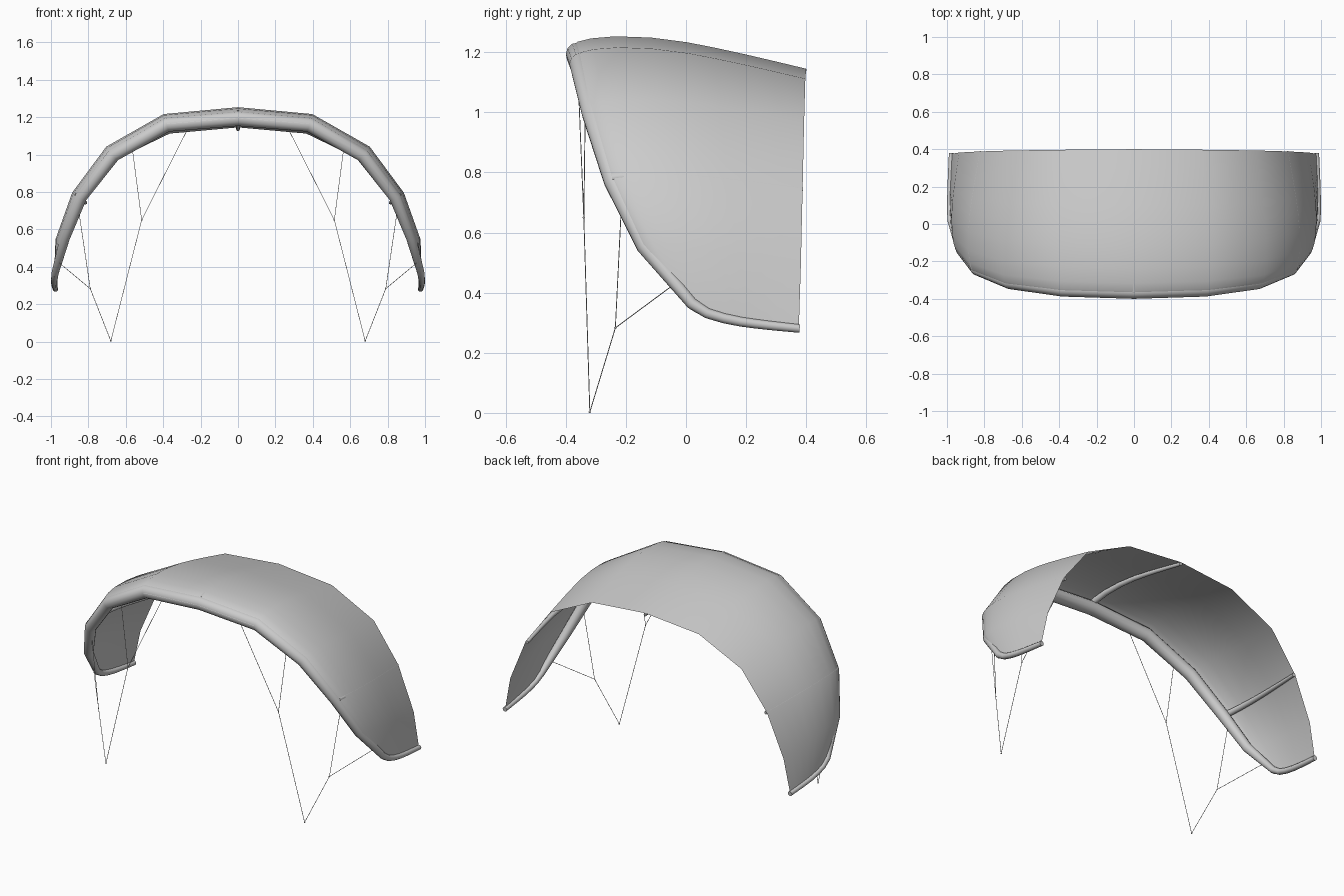
import bpy, bmesh, math
from mathutils import Vector

if "Cube" in bpy.data.objects:
    bpy.data.objects.remove(bpy.data.objects["Cube"])


def material(name, rgb):
    m = bpy.data.materials.new(name)
    m.use_nodes = True
    m.diffuse_color = (*rgb, 1)
    m.node_tree.nodes["Principled BSDF"].inputs["Base Color"].default_value = (*rgb, 1)
    return m


GREY = material("light_grey", (0.6, 0.6, 0.6))

# Half-span sections: leading point, trailing point, direction of the outward normal
HALF = [
    ((0, -0.40, 1.195), (0, 0.40, 1.145), 0),
    ((0.38, -0.388, 1.163), (0.365, 0.397, 1.112), 18),
    ((0.665, -0.348, 1.0), (0.655, 0.393, 0.972), 41),
    ((0.84, -0.275, 0.775), (0.825, 0.388, 0.747), 62),
    ((0.925, -0.165, 0.558), (0.935, 0.382, 0.487), 74),
    ((0.978, 0.0, 0.37), (0.978, 0.375, 0.27), 168),
]
# Wing section: distance along the chord, height above it, both per chord length
PROFILE = [(0, 0), (0.012, 0.028), (0.05, 0.054), (0.1, 0.07), (0.2, 0.085),
           (0.35, 0.089), (0.5, 0.079), (0.62, 0.063), (0.75, 0.043), (0.88, 0.021), (1, 0)]
TUBE = 0.05


class Section:
    def __init__(self, lead, trail, angle, side):
        self.lead = Vector((lead[0] * side, lead[1], lead[2]))
        trail = Vector((trail[0] * side, trail[1], trail[2]))
        self.span = trail - self.lead
        self.chord = self.span.length
        a = math.radians(angle)
        n = Vector((math.sin(a) * side, 0, math.cos(a)))
        d = self.span.normalized()
        self.normal = (n - d * n.dot(d)).normalized()

    def at(self, t, h, drop=0):
        return self.lead + self.span * t + self.normal * (h * self.chord - drop)


right = [Section(*s, -1) for s in HALF]
left = [Section(*s, 1) for s in HALF]
sections = right[:0:-1] + left


def finish(obj, angle):
    bpy.ops.object.select_all(action='DESELECT')
    obj.select_set(True)
    bpy.context.view_layer.objects.active = obj
    if obj.type == 'CURVE':
        bpy.ops.object.convert(target='MESH')
        obj = bpy.context.view_layer.objects.active
    bpy.ops.object.shade_smooth_by_angle(angle=math.radians(angle))
    return obj


def tube(name, paths, sides=3):
    """Round tubes through paths of (point, radius)."""
    cu = bpy.data.curves.new(name, 'CURVE')
    cu.dimensions = '3D'
    cu.bevel_depth = 1
    cu.bevel_resolution = sides
    cu.use_fill_caps = True
    for path in paths:
        sp = cu.splines.new('POLY')
        sp.points.add(len(path) - 1)
        for p, (co, r) in zip(sp.points, path):
            p.co = (*co, 1)
            p.radius = r
    cu.materials.append(GREY)
    ob = bpy.data.objects.new(name, cu)
    bpy.context.collection.objects.link(ob)
    return finish(ob, 50)


# Canopy: one sheet through all sections
bm = bmesh.new()
grid = [[bm.verts.new(s.at(t, h)) for t, h in PROFILE] for s in sections]
for a, b in zip(grid, grid[1:]):
    for j in range(len(PROFILE) - 1):
        bm.faces.new((a[j], b[j], b[j + 1], a[j + 1]))
me = bpy.data.meshes.new("canopy")
bm.to_mesh(me)
bm.free()
me.materials.append(GREY)
canopy = bpy.data.objects.new("canopy", me)
bpy.context.collection.objects.link(canopy)
finish(canopy, 60)


# Leading edge tube, carried round both wing tips to the trailing corners
def tip_path(s):
    pts = []
    for t, h in PROFILE[4:]:
        r = 0.018 - 0.004 * t
        pts.append((s.at(t, h, r * 0.8), r))
    return pts


leading = [(s.at(TUBE, 0), TUBE * s.chord) for s in sections]
tube("leading_edge_tube", [tip_path(right[-1])[::-1] + leading + tip_path(left[-1])], 4)


# Struts under the canopy
def strut(name, s):
    path = []
    for t, h in PROFILE[2:]:
        r = 0.019 - 0.009 * t
        path.append((s.at(t, h, r), r))
    tube(name, [path])


strut("centre_strut", left[0])
strut("left_strut", left[3])
strut("right_strut", right[3])

# Bridle lines and knots on each side
LINE = 0.0015
BAR, UPPER, LOWER = (0.68, -0.32, 0.003), (0.515, -0.34, 0.65), (0.79, -0.235, 0.283)
LINES = [(BAR, UPPER), (UPPER, (0.27, -0.36, 1.135)), (UPPER, (0.565, -0.335, 1.03)),
         (BAR, LOWER), (LOWER, (0.85, -0.215, 0.69)), (LOWER, (0.955, -0.05, 0.42))]
for name, side in (("left", 1), ("right", -1)):
    def flip(p):
        return Vector((p[0] * side, p[1], p[2]))

    tube(name + "_bridle_lines", [[(flip(a), LINE), (flip(b), LINE)] for a, b in LINES], 1)
    for label, p in (("bar", BAR), ("upper", UPPER), ("lower", LOWER)):
        bpy.ops.mesh.primitive_ico_sphere_add(subdivisions=2, radius=0.004, location=flip(p))
        knot = bpy.context.object
        knot.name = f"{name}_{label}_knot"
        knot.data.materials.append(GREY)
        finish(knot, 60)
